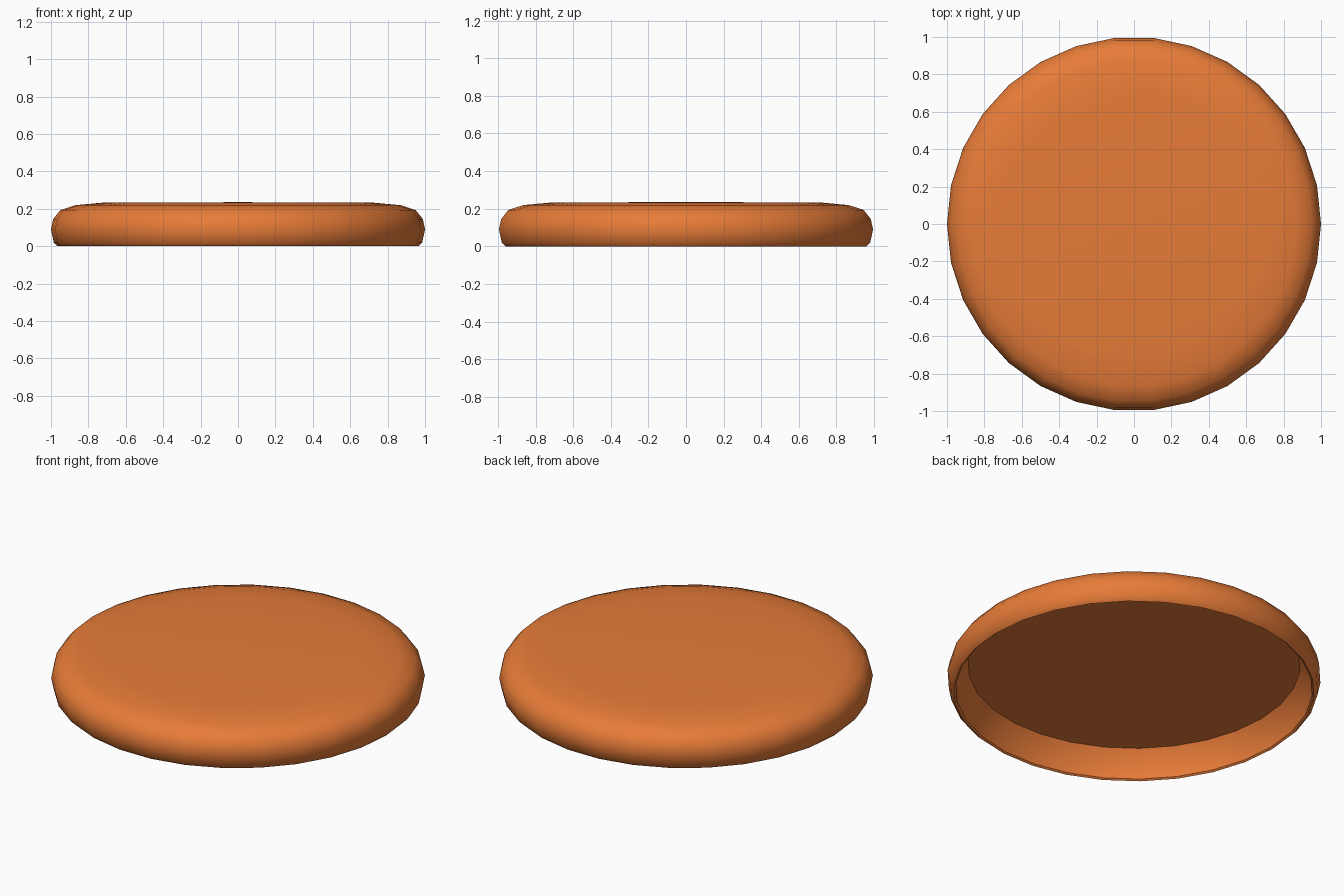
import bpy, bmesh, math

if "Cube" in bpy.data.objects:
    bpy.data.objects.remove(bpy.data.objects["Cube"])

SIDES = 30

# Cross-section (radius, height): top centre, rounded rim, lip, hollow underside
profile = [
    (0.0, 0.235), (0.72, 0.233), (0.87, 0.219), (0.95, 0.193), (0.988, 0.145),
    (1.0, 0.09), (0.985, 0.02), (0.965, 0.0), (0.955, 0.008),
    (0.945, 0.08), (0.89, 0.16), (0.0, 0.16),
]

# Flying disc: lathe the cross-section round z
bm = bmesh.new()
rings = []
for r, z in profile:
    if r == 0:
        rings.append([bm.verts.new((0, 0, z))] * SIDES)
    else:
        rings.append([bm.verts.new((r * math.cos(2 * math.pi * i / SIDES),
                                    r * math.sin(2 * math.pi * i / SIDES), z))
                      for i in range(SIDES)])
for a, b in zip(rings, rings[1:]):
    for i in range(SIDES):
        j = (i + 1) % SIDES
        corners = list(dict.fromkeys([a[i], b[i], b[j], a[j]]))
        bm.faces.new(corners)
bmesh.ops.recalc_face_normals(bm, faces=bm.faces)

mesh = bpy.data.meshes.new("flying_disc")
bm.to_mesh(mesh)
bm.free()
disc = bpy.data.objects.new("flying_disc", mesh)
bpy.context.collection.objects.link(disc)

# Orange plastic
mat = bpy.data.materials.new("orange_plastic")
mat.diffuse_color = (0.8, 0.2, 0.04, 1)
mat.use_nodes = True
mat.node_tree.nodes["Principled BSDF"].inputs["Base Color"].default_value = mat.diffuse_color
mesh.materials.append(mat)

# Smooth shading with a crisp lip and underside edge
bpy.context.view_layer.objects.active = disc
disc.select_set(True)
bpy.ops.object.shade_smooth_by_angle(angle=math.radians(35))
